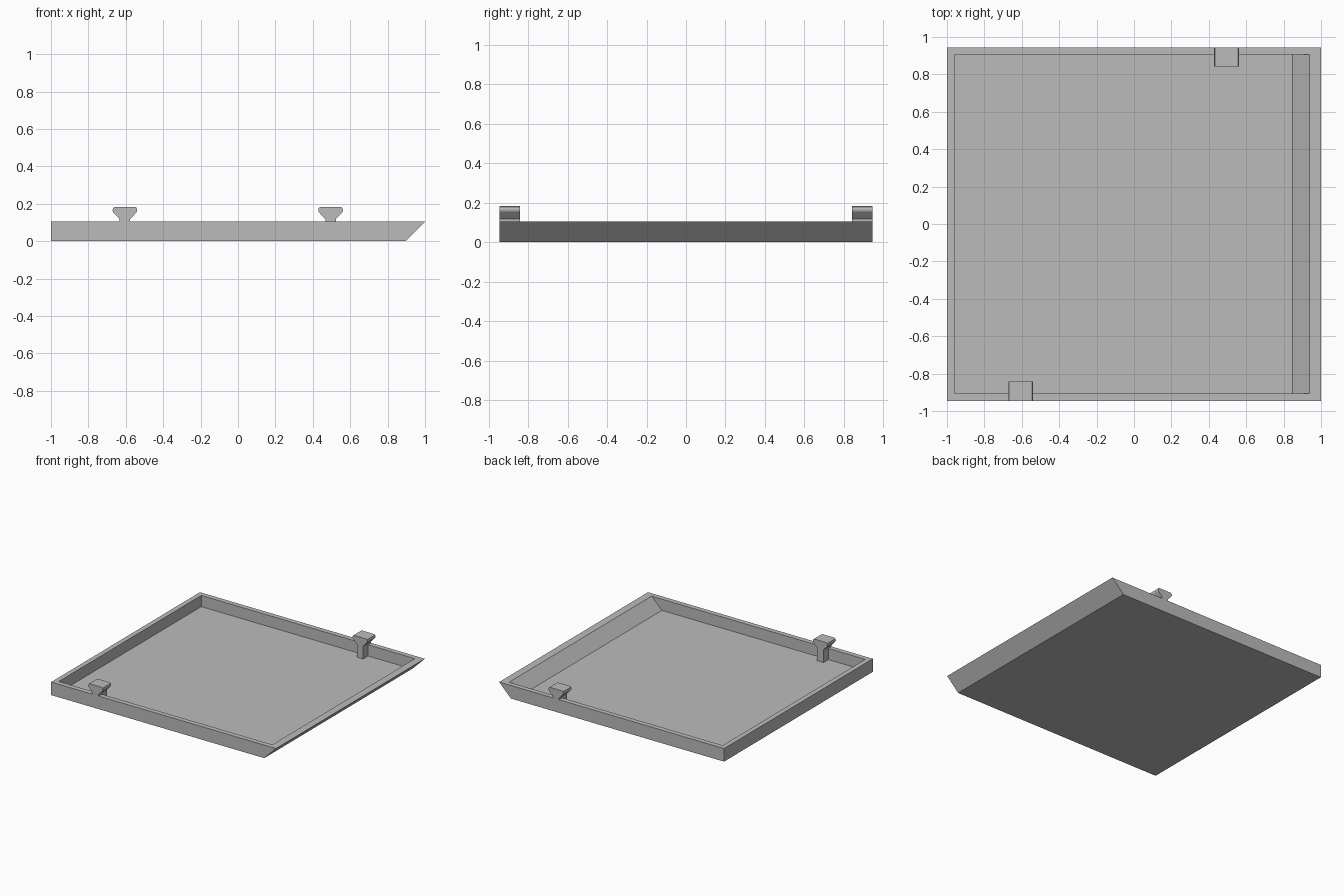
import bpy
import bmesh

cube = bpy.data.objects.get("Cube")
if cube:
    bpy.data.objects.remove(cube, do_unlink=True)

grey = bpy.data.materials.new("plain_grey")
grey.use_nodes = True
grey.diffuse_color = (0.5, 0.5, 0.5, 1)
grey.node_tree.nodes["Principled BSDF"].inputs["Base Color"].default_value = (0.5, 0.5, 0.5, 1)

HALF_DEPTH = 0.945
RIM = 0.105
FLOOR = 0.015


def finish(name, bm):
    bmesh.ops.recalc_face_normals(bm, faces=bm.faces)
    mesh = bpy.data.meshes.new(name)
    bm.to_mesh(mesh)
    bm.free()
    mesh.materials.append(grey)
    obj = bpy.data.objects.new(name, mesh)
    bpy.context.collection.objects.link(obj)
    return obj


def extrude_profile(name, profile, y0, y1):
    """Extrude an (x, z) outline from y0 to y1."""
    bm = bmesh.new()
    face = bm.faces.new([bm.verts.new((x, y0, z)) for x, z in profile])
    moved = bmesh.ops.extrude_face_region(bm, geom=[face])["geom"]
    verts = [v for v in moved if isinstance(v, bmesh.types.BMVert)]
    bmesh.ops.translate(bm, verts=verts, vec=(0, y1 - y0, 0))
    return finish(name, bm)


# Open tray: stacked rectangular rings, with the left end wall sloping outwards
def ring(bm, x0, x1, half_y, z):
    corners = ((x0, -half_y), (x1, -half_y), (x1, half_y), (x0, half_y))
    return [bm.verts.new((x, y, z)) for x, y in corners]


bm = bmesh.new()
rings = [
    ring(bm, -1, 0.895, HALF_DEPTH, 0),
    ring(bm, -1, 1, HALF_DEPTH, RIM),
    ring(bm, -0.96, 0.939, 0.905, RIM),
    ring(bm, -0.96, 0.848, 0.905, FLOOR),
]
for low, high in zip(rings, rings[1:]):
    for i in range(4):
        j = (i + 1) % 4
        bm.faces.new((low[i], low[j], high[j], high[i]))
bm.faces.new(rings[0])
bm.faces.new(rings[-1])
finish("tray", bm)

# Clips: a narrow post standing on the floor and a flared head above the rim
HEAD = [(0.028, RIM), (0.028, 0.118), (0.063, 0.155), (0.066, 0.165),
        (0.063, 0.178), (0.055, 0.183)]


def clip(name, x, side):
    outline = HEAD + [(-px, z) for px, z in reversed(HEAD)]
    inner, outer = side * 0.842, side * HALF_DEPTH
    extrude_profile(name + "_head", [(x + px, z) for px, z in outline], inner, outer)
    post = [(x - 0.028, FLOOR), (x + 0.028, FLOOR), (x + 0.028, RIM), (x - 0.028, RIM)]
    extrude_profile(name + "_post", post, inner, side * 0.905)


clip("front_clip", -0.605, -1)
clip("back_clip", 0.495, 1)
